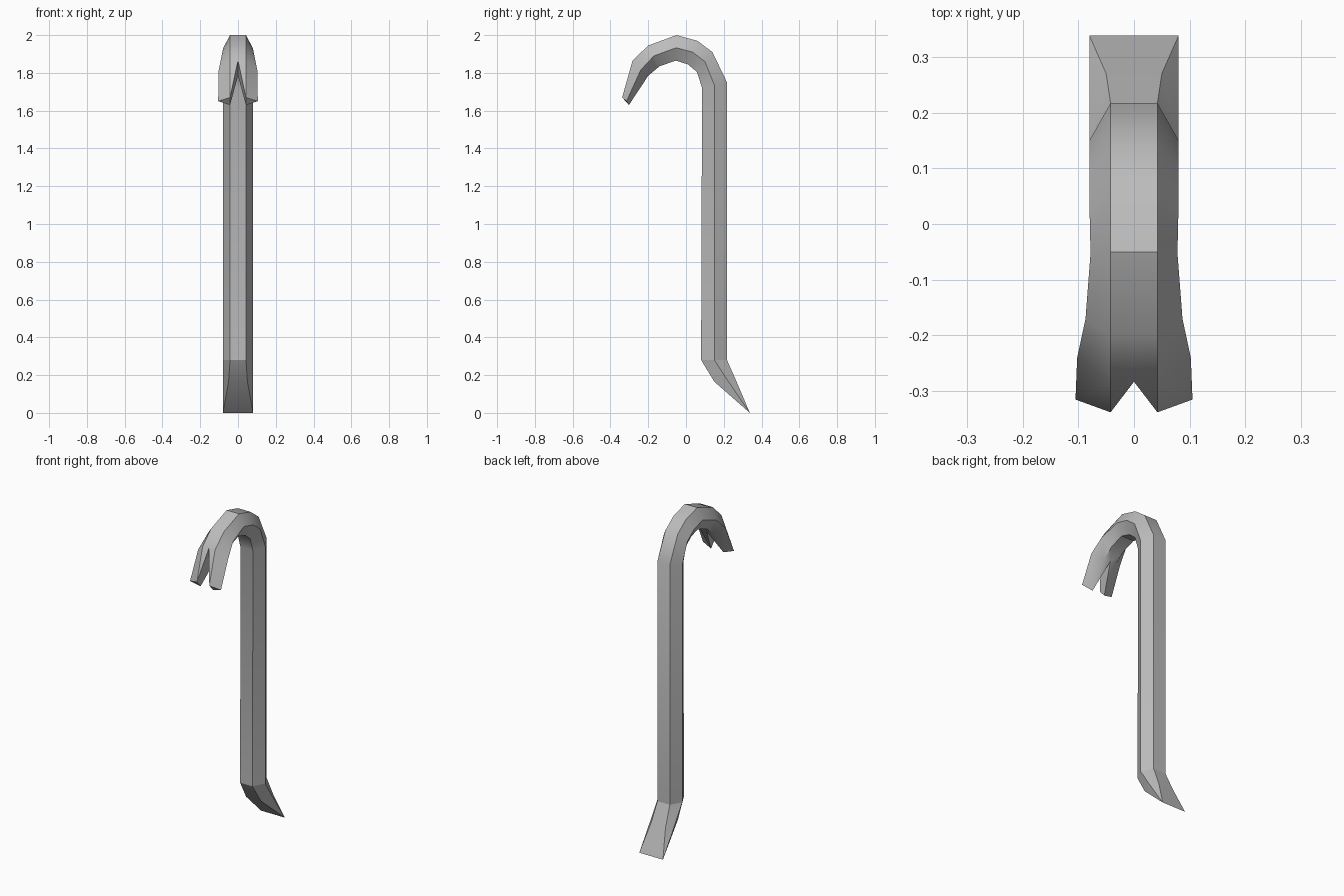
import bpy
import bmesh
import math

default_cube = bpy.data.objects.get("Cube")
if default_cube:
    bpy.data.objects.remove(default_cube, do_unlink=True)

# One bare metal colour
steel = bpy.data.materials.new("bare steel grey")
steel.use_nodes = True
grey = (0.5, 0.5, 0.5, 1.0)
steel.diffuse_color = grey
steel.node_tree.nodes["Principled BSDF"].inputs["Base Color"].default_value = grey

FLAT = 0.042     # half width of the flat faces
RIDGE = 0.08     # half width at the side ridges
BEND_Z = 0.28    # height where the chisel foot begins

# Stations along the bar: outer, ridge and inner (y, z), flat and ridge half widths
stations = [
    # chisel foot
    ((0.338, 0), (0.338, 0), (0.338, 0), RIDGE, RIDGE),
    ((0.27, 0.16), (0.215, 0.18), (0.15, 0.165), 0.05, RIDGE),
    # straight shaft
    ((0.217, BEND_Z), (0.15, BEND_Z), (0.08, BEND_Z), FLAT, RIDGE),
    ((0.217, 1.75), (0.15, 1.735), (0.085, 1.72), FLAT, RIDGE),
    # curved hook
    ((0.14, 1.91), (0.1, 1.86), (0.058, 1.805), FLAT, RIDGE),
    ((0.06, 1.97), (0.035, 1.91), (0.01, 1.845), FLAT, RIDGE),
    ((-0.05, 2), (-0.052, 1.933), (-0.054, 1.865), FLAT, 0.078),
    ((-0.2, 1.945), (-0.17, 1.89), (-0.14, 1.835), FLAT, 0.087),
    ((-0.283, 1.865), (-0.24, 1.815), (-0.2, 1.785), FLAT, 0.102),
    # claw points
    ((-0.338, 1.67), (-0.315, 1.65), (-0.302, 1.63), FLAT, 0.105),
]

# Skin one half of the hexagonal bar, centre line to centre line
bm = bmesh.new()
rings = []
for i, (outer, ridge, inner, flat, wide) in enumerate(stations):
    split = i == len(stations) - 1
    centre = flat if split else 0
    half = [(centre, outer), (flat, outer), (wide, ridge),
            (flat, inner), (centre, inner)]
    rings.append([bm.verts.new((x, *yz)) for x, yz in half])
for a, b in zip(rings, rings[1:]):
    for j in range(4):
        bm.faces.new((a[j], a[j + 1], b[j + 1], b[j]))

# Close the claw: notch wall and end of the point
last, tip = rings[-2], rings[-1]
bm.faces.new((last[0], tip[0], tip[4], last[4]))
bm.faces.new(tip[1:4])

# Mirror the half and weld seams, claw points and chisel edge
bmesh.ops.remove_doubles(bm, verts=bm.verts[:], dist=0.0005)
bmesh.ops.mirror(bm, geom=bm.verts[:] + bm.edges[:] + bm.faces[:],
                 axis='X', merge_dist=0.0005)
bmesh.ops.remove_doubles(bm, verts=bm.verts[:], dist=0.0005)
bmesh.ops.recalc_face_normals(bm, faces=bm.faces[:])

# Keep a crisp crease where the foot bends away from the shaft
for edge in bm.edges:
    if all(abs(v.co.z - BEND_Z) < 0.001 for v in edge.verts):
        edge.smooth = False

mesh = bpy.data.meshes.new("pry_bar")
bm.to_mesh(mesh)
bm.free()
mesh.materials.append(steel)
pry_bar = bpy.data.objects.new("pry_bar", mesh)
bpy.context.collection.objects.link(pry_bar)

# Smooth along the hook, sharp along the ridges
bpy.ops.object.select_all(action='DESELECT')
pry_bar.select_set(True)
bpy.context.view_layer.objects.active = pry_bar
bpy.ops.object.shade_smooth_by_angle(angle=math.radians(35), keep_sharp_edges=True)
